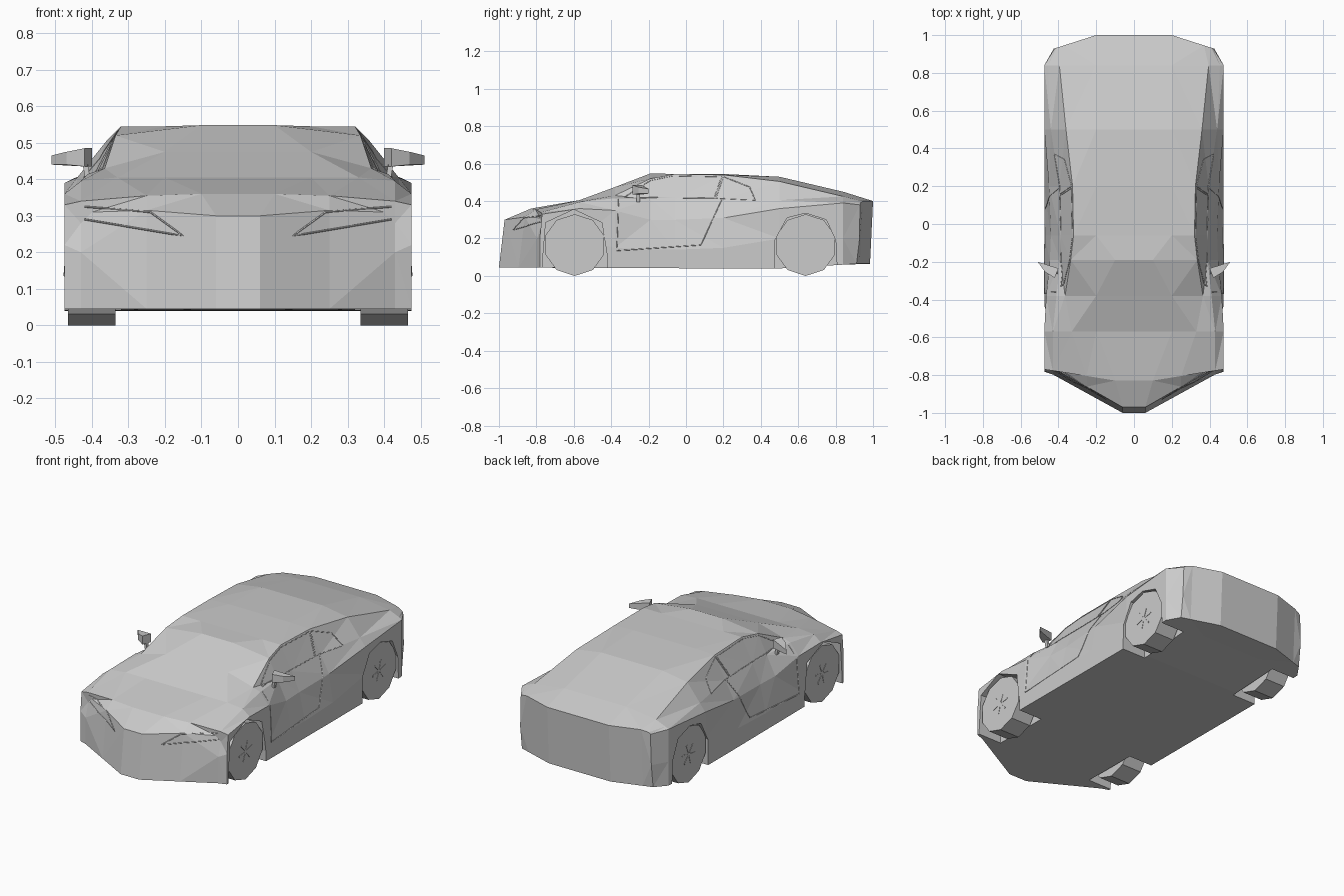
import bpy, bmesh, math
from mathutils import Vector
from mathutils.bvhtree import BVHTree

if "Cube" in bpy.data.objects:
    bpy.data.objects.remove(bpy.data.objects["Cube"])


def make_object(name, bm):
    bmesh.ops.recalc_face_normals(bm, faces=bm.faces[:])
    me = bpy.data.meshes.new(name)
    bm.to_mesh(me)
    bm.free()
    ob = bpy.data.objects.new(name, me)
    bpy.context.collection.objects.link(ob)
    return ob


def hull(name, pts):
    bm = bmesh.new()
    for p in pts:
        bm.verts.new(p)
    bmesh.ops.convex_hull(bm, input=bm.verts[:])
    return make_object(name, bm)


# Body sections: y, nose curve weight, tail curve weight, floor z,
# then half outline (x, z): side, shoulder, belt, roof edge, roof middle
sections = [
    (-1.00, 1, 0, .045, (.43, .20), (.43, .28), (.40, .31), (.25, .315), (.06, .30)),
    (-.85, .3, 0, .045, (.475, .22), (.475, .33), (.43, .34), (.25, .355), (.10, .36)),
    (-.57, 0, 0, .042, (.475, .20), (.475, .36), (.43, .395), (.33, .405), (.20, .405)),
    (-.38, 0, 0, .042, (.475, .15), (.465, .35), (.41, .415), (.365, .43), (.20, .475)),
    (-.19, 0, 0, .041, (.475, .14), (.445, .30), (.39, .41), (.335, .52), (.10, .548)),
    (-.06, 0, 0, .041, (.475, .14), (.44, .30), (.39, .41), (.32, .545), (.20, .545)),
    (.20, 0, 0, .040, (.475, .15), (.45, .31), (.395, .41), (.325, .54), (.20, .545)),
    (.50, 0, 0, .040, (.475, .20), (.475, .36), (.44, .405), (.36, .505), (.20, .53)),
    (.84, 0, 0, .060, (.475, .20), (.475, .39), (.455, .40), (.395, .425), (.20, .45)),
    (1.00, 0, 1, .065, (.425, .20), (.42, .38), (.41, .39), (.37, .40), (.20, .40)),
]
bm = bmesh.new()
rings = []
for y, nose, tail, floor, *pts in sections:
    half = [(pts[4][0], floor), (pts[3][0], floor), (pts[0][0], floor)] + pts

    def place(x, z, s):
        yy = y + nose * (max(0, x - .06) * .55 + max(0, z - .2) * .3)
        yy -= tail * (max(0, x - .2) * .32 + max(0, .2 - z) * .12)
        return bm.verts.new((s * x, yy, z))
    rings.append([place(x, z, 1) for x, z in half]
                 + [place(x, z, -1) for x, z in reversed(half)])
n = len(rings[0])
for a, b in zip(rings, rings[1:]):
    for i in range(n):
        j = (i + 1) % n
        bm.faces.new((a[i], a[j], b[j], b[i]))
for r in (rings[0], rings[-1]):
    bm.faces.new((r[0], r[7], r[8], r[15]))
    bm.faces.new((r[0], r[1], r[6], r[7]))
    bm.faces.new(r[1:7])
    bm.faces.new((r[15], r[14], r[9], r[8]))
    bm.faces.new(r[9:15])
bmesh.ops.recalc_face_normals(bm, faces=bm.faces[:])
bmesh.ops.triangulate(bm, faces=bm.faces[:])
surface = BVHTree.FromBMesh(bm)
body = make_object("car_body", bm)

# Wheel arches
arches = [
    [(-.775, -.1), (-.765, .10), (-.75, .285), (-.60, .355), (-.45, .285), (-.42, .10), (-.415, -.1)],
    [(.47, -.1), (.475, .19), (.54, .31), (.64, .335), (.75, .30), (.80, .19), (.815, -.1)],
]
for s in (-1, 1):
    for outline in arches:
        cutter = hull("arch_cutter", [(s * x, y, z) for x in (.32, .6) for y, z in outline])
        cutter.hide_render = True
        mod = body.modifiers.new("arch", 'BOOLEAN')
        mod.operation = 'DIFFERENCE'
        mod.solver = 'EXACT'
        mod.object = cutter
        bpy.context.view_layer.objects.active = body
        bpy.ops.object.modifier_apply(modifier=mod.name)
        bpy.data.objects.remove(cutter)


# Wheels with a small star of spokes on the outer face
def wheel(name, s, y):
    r, c = .165, Vector((s * .40, y, .165))
    ring = [(math.sin(k * math.tau / 10) * r, -math.cos(k * math.tau / 10) * r) for k in range(10)]
    hull(name, [c + Vector((x, a, b)) for x in (-.065, .065) for a, b in ring])
    for k in range(6):
        t = k * math.tau / 6 + .2
        d, w = Vector((0, math.cos(t), math.sin(t))), Vector((0, -math.sin(t), math.cos(t)))
        face = c + Vector((s * .065, 0, 0))
        hull(name + "_spoke", [face + d * q + w * e + Vector((x, 0, 0))
                               for q, h in ((.012, .002), (.06, .005))
                               for e in (-h, h) for x in (-.002, .002)])


for s, side in ((-1, "left"), (1, "right")):
    wheel("front_wheel_" + side, s, -.595)
    wheel("rear_wheel_" + side, s, .64)
    # Wing mirrors
    hull("mirror_" + side, [(s * x, y, z) for x, y, z in (
        (.40, -.235, .435), (.40, -.235, .485), (.42, -.285, .435), (.42, -.285, .485),
        (.51, -.20, .44), (.51, -.20, .465), (.47, -.255, .44), (.47, -.255, .475))])
    hull("mirror_stalk_" + side, [(s * (x + e), y, z) for x, z in ((.42, .45), (.41, .395))
                                  for e in (-.007, .007) for y in (-.265, -.245)])


# Seams are thin lines laid onto the body surface
def seam(name, pts, axis, s, closed=False):
    line = pts + pts[:1] if closed else pts
    flat = []
    for p, q in zip(line, line[1:]):
        for k in range(8):
            flat.append(Vector(p).lerp(Vector(q), k / 8))
    flat.append(Vector(line[-1]))
    hits = []
    for u, z in flat:
        if axis == 'x':
            hit = surface.ray_cast(Vector((s * 2, u, z)), Vector((-s, 0, 0)))[0]
        else:
            hit = surface.ray_cast(Vector((s * u, -2, z)), Vector((0, 1, 0)))[0]
        if hit:
            hits.append(hit)
    cu = bpy.data.curves.new(name, 'CURVE')
    cu.dimensions = '3D'
    cu.bevel_depth = .0025
    cu.bevel_resolution = 0
    sp = cu.splines.new('POLY')
    sp.points.add(len(hits) - 1)
    for pt, h in zip(sp.points, hits):
        pt.co = (*h, 1)
    ob = bpy.data.objects.new(name, cu)
    bpy.context.collection.objects.link(ob)
    bpy.ops.object.select_all(action='DESELECT')
    ob.select_set(True)
    bpy.context.view_layer.objects.active = ob
    bpy.ops.object.convert(target='MESH')


for s in (-1, 1):
    seam("front_window_frame", [(-.33, .42), (-.19, .51), (-.07, .535), (.19, .53), (.15, .415)], 'x', s, True)
    seam("rear_window_frame", [(.20, .53), (.34, .475), (.37, .405), (.16, .415)], 'x', s, True)
    seam("door_seam", [(-.36, .41), (-.37, .135), (.08, .165), (.19, .405)], 'x', s)
    seam("headlight_outline", [(.42, .325), (.24, .31), (.15, .245), (.42, .29)], 'y', s)
